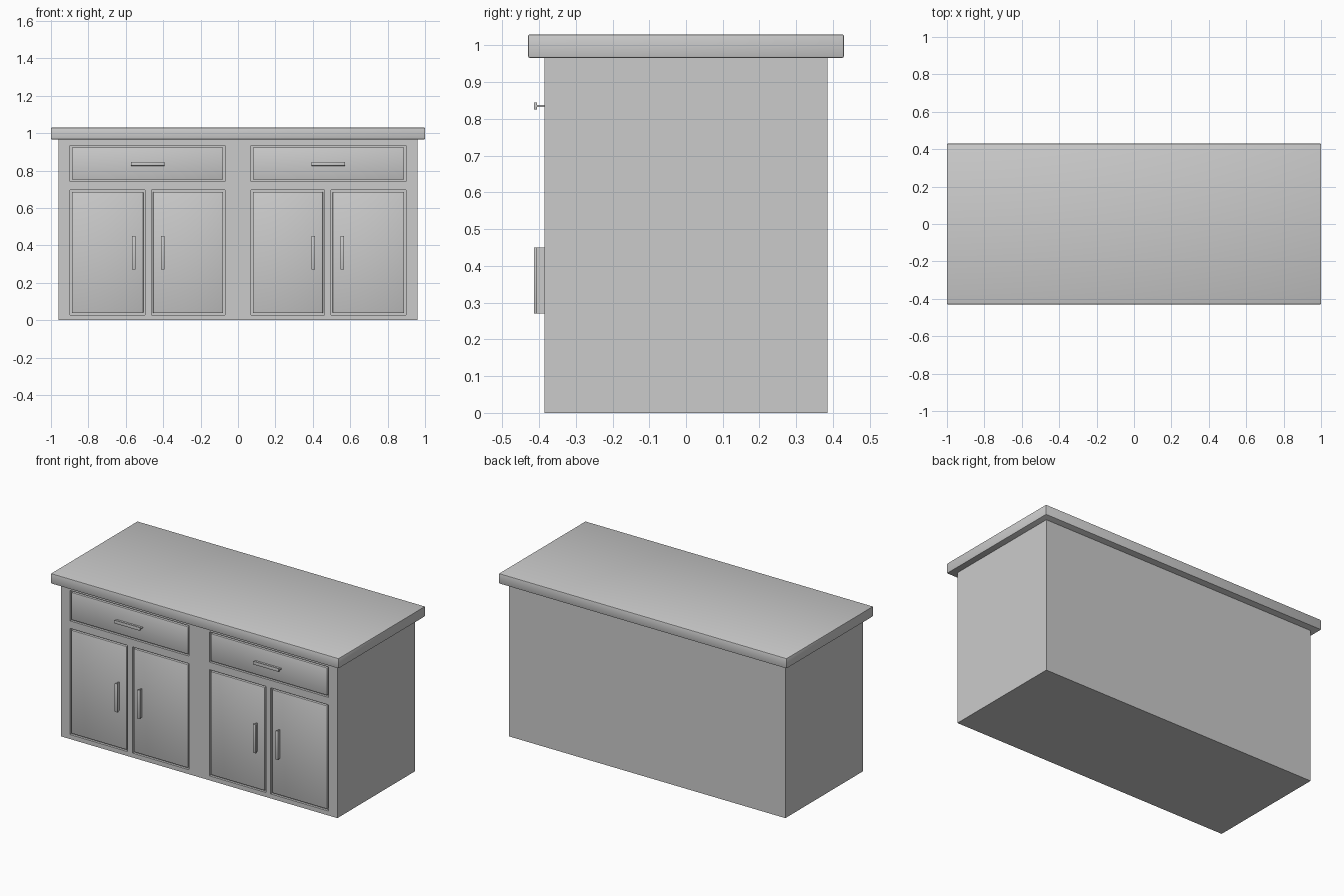
import bpy, bmesh

if "Cube" in bpy.data.objects:
    bpy.data.objects.remove(bpy.data.objects["Cube"])

FRONT = -0.385


def box(name, x, y, z, bevel=0.0):
    """Box from (min, max) ranges with optionally softened edges."""
    bm = bmesh.new()
    bmesh.ops.create_cube(bm, size=1)
    for v in bm.verts:
        for i, (lo, hi) in enumerate((x, y, z)):
            v.co[i] = (lo + hi) / 2 + v.co[i] * (hi - lo)
    if bevel:
        bmesh.ops.bevel(bm, geom=bm.edges[:], offset=bevel, segments=2,
                        profile=0.5, affect='EDGES')
    me = bpy.data.meshes.new(name)
    bm.to_mesh(me)
    bm.free()
    ob = bpy.data.objects.new(name, me)
    bpy.context.collection.objects.link(ob)
    if bevel:
        bpy.context.view_layer.objects.active = ob
        bpy.ops.object.select_all(action='DESELECT')
        ob.select_set(True)
        bpy.ops.object.shade_smooth_by_angle()
    return ob


def handle(name, x, z, length, vertical):
    """Grip bar on a thin web, giving a T-shaped section."""
    for part, half, y in (("grip", 0.01, (-0.414, -0.405)),
                          ("web", 0.003, (-0.406, FRONT + 0.005))):
        hx, hz = (half, length / 2) if vertical else (length / 2, half)
        box(f"{name}_{part}", (x - hx, x + hx), y, (z - hz, z + hz),
            0.002 if part == "grip" else 0)


# Cabinet body and countertop
body = box("cabinet_body", (-0.96, 0.96), (FRONT, 0.385), (0, 0.968))
box("countertop", (-1, 1), (-0.43, 0.43), (0.966, 1.03), 0.005)

# Drawer and door fronts on the left half, mirrored to the right
fronts = [("drawer", (-0.897, -0.07), (0.742, 0.933)),
          ("outer_door", (-0.897, -0.497), (0.028, 0.695)),
          ("inner_door", (-0.463, -0.07), (0.028, 0.695))]
GAP = 0.009
for side, s in (("left", 1), ("right", -1)):
    for name, xr, z in fronts:
        x = sorted(s * v for v in xr)
        # Recess in the body
        cutter = box("recess_cutter", x, (FRONT - 0.1, FRONT + 0.015), z)
        cutter.hide_render = True
        mod = body.modifiers.new("recess", 'BOOLEAN')
        mod.operation, mod.solver, mod.object = 'DIFFERENCE', 'EXACT', cutter
        bpy.context.view_layer.objects.active = body
        bpy.ops.object.modifier_apply(modifier=mod.name)
        bpy.data.objects.remove(cutter)
        # Panel sitting flush in the recess
        box(f"{side}_{name}", (x[0] + GAP, x[1] - GAP), (FRONT, FRONT + 0.03),
            (z[0] + GAP, z[1] - GAP), 0.004)
    handle(f"{side}_drawer_handle", s * -0.482, 0.835, 0.18, False)
    handle(f"{side}_outer_door_handle", s * -0.558, 0.36, 0.18, True)
    handle(f"{side}_inner_door_handle", s * -0.402, 0.36, 0.18, True)
